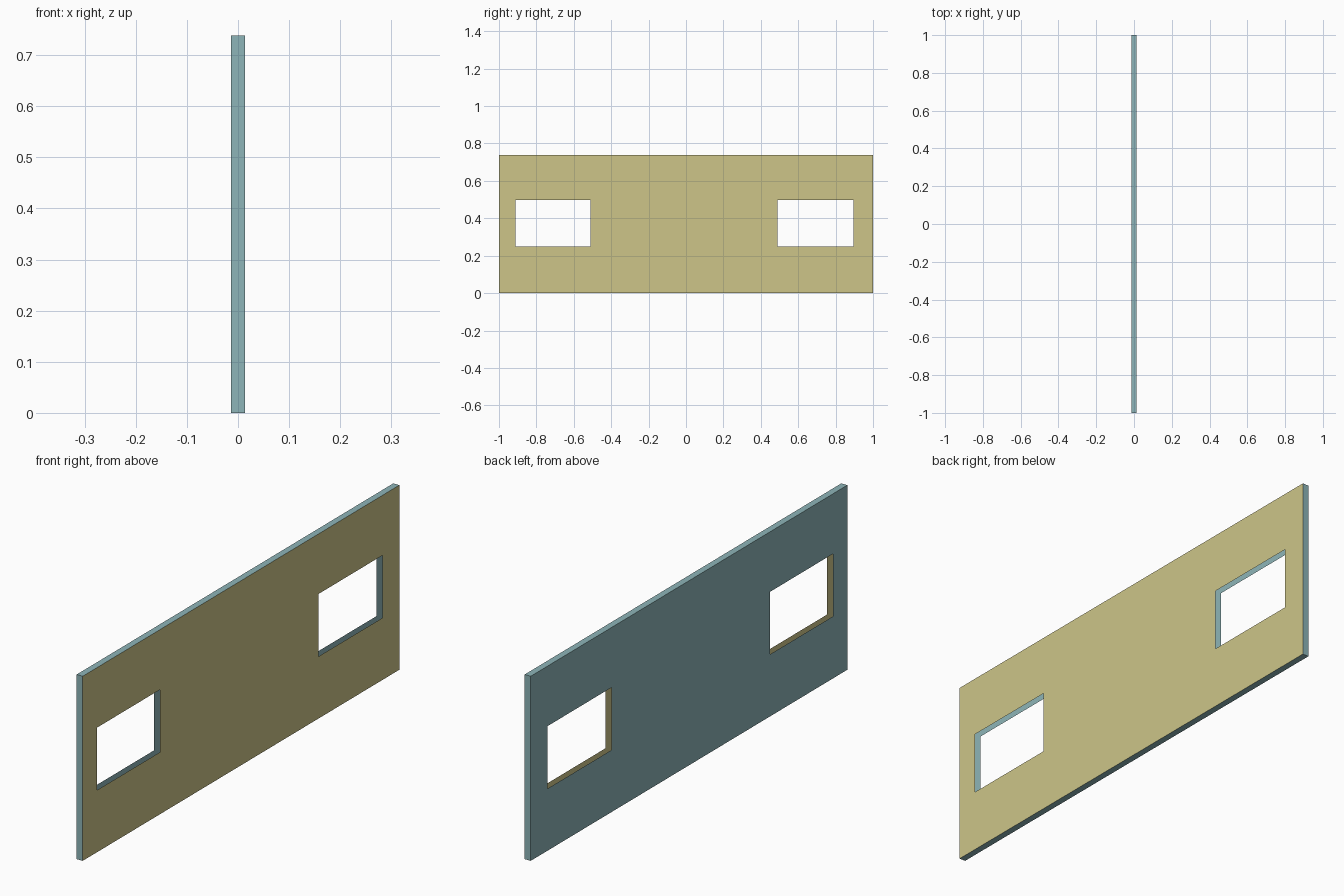
import bpy, bmesh

if "Cube" in bpy.data.objects:
    bpy.data.objects.remove(bpy.data.objects["Cube"])

HALF_T, HALF_L, HEIGHT = 0.0133, 1.0, 0.738
# grid lines along the panel; cells (1, 1) and (3, 1) are the window openings
YS = [-HALF_L, -0.911, -0.511, 0.49, 0.895, HALF_L]
ZS = [0.0, 0.248, 0.498, HEIGHT]
OPENINGS = {(1, 1), (3, 1)}


def material(name, rgb):
    mat = bpy.data.materials.new(name)
    mat.diffuse_color = (*rgb, 1.0)
    mat.use_nodes = True
    mat.node_tree.nodes["Principled BSDF"].inputs["Base Color"].default_value = mat.diffuse_color
    return mat


def add_sheet(bm, x, outward):
    """Thin sheet in the yz plane with the window openings left out."""
    verts = [[bm.verts.new((x, y, z)) for z in ZS] for y in YS]
    for i in range(len(YS) - 1):
        for j in range(len(ZS) - 1):
            if (i, j) in OPENINGS:
                continue
            quad = [verts[i][j], verts[i + 1][j], verts[i + 1][j + 1], verts[i][j + 1]]
            bm.faces.new(quad if outward > 0 else quad[::-1])


def finish(bm, name, mat):
    mesh = bpy.data.meshes.new(name)
    bm.to_mesh(mesh)
    bm.free()
    mesh.materials.append(mat)
    bpy.context.collection.objects.link(bpy.data.objects.new(name, mesh))


teal = material("muted teal", (0.27, 0.46, 0.48))
olive = material("pale olive", (0.61, 0.56, 0.25))

# Olive facing sheet on the +x side
bm = bmesh.new()
add_sheet(bm, HALF_T, 1)
finish(bm, "facing_sheet", olive)

# Teal hollow tray: back sheet with its outer edge drawn out to the facing
bm = bmesh.new()
add_sheet(bm, -HALF_T, -1)
rim = [e for e in bm.edges if e.is_boundary and (
    all(abs(abs(v.co.y) - HALF_L) < 1e-5 for v in e.verts)
    or all(v.co.z < 1e-5 for v in e.verts)
    or all(v.co.z > HEIGHT - 1e-5 for v in e.verts))]
new = bmesh.ops.extrude_edge_only(bm, edges=rim)["geom"]
bmesh.ops.translate(bm, vec=(2 * HALF_T, 0, 0),
                    verts=[g for g in new if isinstance(g, bmesh.types.BMVert)])
# point the rim faces outward
bm.normal_update()
for f in bm.faces:
    c = f.calc_center_median()
    c.z -= HEIGHT / 2
    if f.normal.dot(c) < 0:
        f.normal_flip()
finish(bm, "back_tray", teal)
